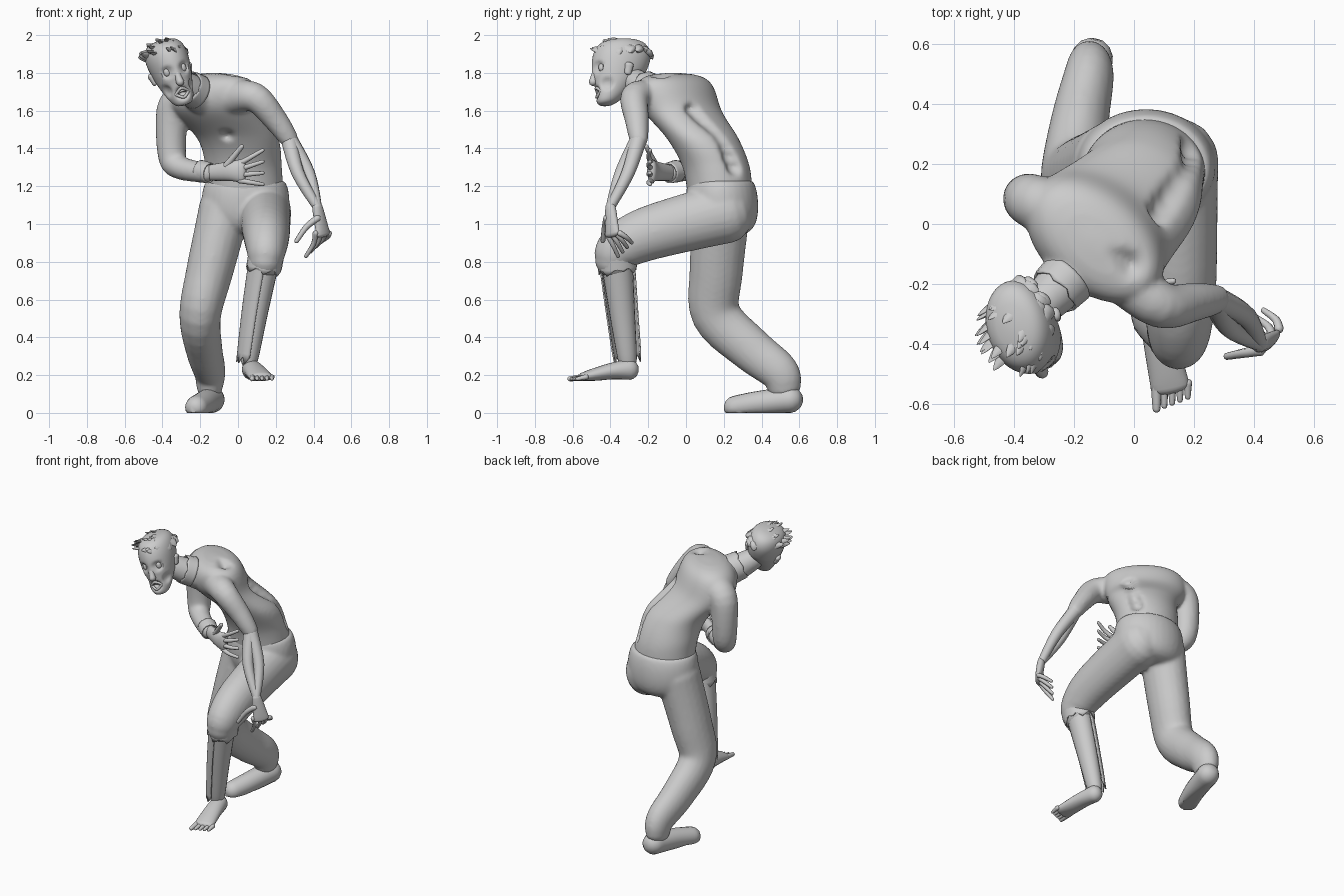
import bpy, bmesh, math, random
from mathutils import Vector, Matrix

random.seed(4)
cube = bpy.data.objects.get("Cube")
if cube:
    bpy.data.objects.remove(cube, do_unlink=True)
X, Y, Z = Vector((1, 0, 0)), Vector((0, 1, 0)), Vector((0, 0, 1))

def smooth_path(path, steps):
    """Catmull-Rom curve through the path points."""
    pts = [Vector(p) for p in path]
    ends = [pts[0]] + pts + [pts[-1]]
    curve = []
    for a, b, c, d in zip(ends, ends[1:], ends[2:], ends[3:]):
        for s in range(steps):
            t = s / steps
            curve.append(b + t / 2 * (c - a + t * (2*a - 5*b + 4*c - d + t * (3 * (b - c) + d - a))))
    return curve + [pts[-1]]

def taper(start, end, deep=1, thin=0):
    """Cross-section rule: half width from start to end, half depth as a ratio of it."""
    def size(f):
        width = start + (end - start) * f
        return width, width * (deep - thin * f)
    return size

def add_object(name, bm):
    mesh = bpy.data.meshes.new(name)
    bm.to_mesh(mesh)
    bm.free()
    mesh.shade_smooth()
    mesh.set_sharp_from_angle(angle=math.radians(50))
    ob = bpy.data.objects.new(name, mesh)
    bpy.context.collection.objects.link(ob)
    return ob

def merge(name, parts):
    """Fuse overlapping closed limbs into one soft skin."""
    bm = bmesh.new()
    for part in parts:
        bm.from_mesh(part.data)
        bpy.data.objects.remove(part, do_unlink=True)
    ob = add_object(name, bm)
    remesh = ob.modifiers.new("skin", 'REMESH')
    remesh.mode, remesh.voxel_size, remesh.use_smooth_shade = 'VOXEL', .011, True
    ob.modifiers.new("soften", 'SMOOTH').iterations = 9

def limb(name, path, size, ref=X, sides=20, steps=5, twist=None, arc=None,
         jag=0, floor=None, dents=(), matrix=None):
    """Skin ellipses along a path. Closed tubes get rounded ends, twist keeps the
    ellipses level and turns them, and an arc in degrees makes an open cloth shell."""
    pts = smooth_path(path, steps)
    last = len(pts) - 1
    rings = []
    for i, p in enumerate(pts):
        f = i / last
        axis, across = Z, ref
        if twist is None:
            axis = (pts[min(i + 1, last)] - pts[max(i - 1, 0)]).normalized()
        else:
            across = Matrix.Rotation(math.radians(twist * f * f * (3 - 2 * f)), 3, 'Z') @ ref
        u = (across - axis * across.dot(axis)).normalized()
        rings.append((p, axis, u, axis.cross(u), *size(f)))
    if not arc and twist is None:
        def rounded(ring, sign):
            p, axis, u, v, w, d = ring
            angles = [math.radians(a) for a in (20, 45, 70)]
            return [(p + axis * sign * math.sin(a) * min(w, d), axis, u, v,
                     w * math.cos(a), d * math.cos(a)) for a in angles]
        rings = rounded(rings[0], -1)[::-1] + rings + rounded(rings[-1], 1)
    first, stop = arc or (0, 360)
    count = sides if stop - first == 360 else sides + 1
    bm = bmesh.new()
    grid = []
    for ring in rings:
        p, axis, u, v, w, d = ring
        row = []
        for j in range(count):
            a = math.radians(first + (stop - first) * j / sides)
            co = p + u * w * math.cos(a) + v * d * math.sin(a)
            if ring is rings[-1]:
                co += axis * jag * (j % 3 - 1)
            for centre, radius, push in dents:
                reach = (co - Vector(centre)).length / radius
                co = co + Vector(push) * math.exp(-reach ** 4)
            if floor is not None:
                co.z = max(co.z, floor)
            row.append(bm.verts.new(co))
        grid.append(row)
    for low, high in zip(grid, grid[1:]):
        for j in range(sides):
            n = (j + 1) % count
            bm.faces.new((low[j], low[n], high[n], high[j]))
    if not arc:
        bm.faces.new(grid[0])
        bm.faces.new(grid[-1])
    bmesh.ops.recalc_face_normals(bm, faces=bm.faces)
    ob = add_object(name, bm)
    if matrix:
        ob.matrix_world = matrix
    if arc:
        ob.modifiers.new("cloth", 'SOLIDIFY').thickness = .008
    return ob

def digit(name, base, aim, curl=(0, 0, 0), r=.016):
    """Finger or toe: a short tapering tube that bends by curl towards its tip."""
    base, aim, curl = Vector(base), Vector(aim), Vector(curl)
    path = [base + aim * k + curl * k * k for k in (0, .5, 1)]
    limb(name, path, taper(r, r * .65), ref=X + Y * 2 + Z, sides=8, steps=3)

# Hunched, twisted torso with a long tear, fused with sleeve, upper arm and neck
def torso_size(f):
    dome = max(.1, math.sqrt(1 - f ** 9))
    return (.2 + .15 * f ** 3) * dome, (.17 + .03 * f) * dome

tear_top, tear_end = Vector((.09, .04, 1.6)), Vector((.2, .26, 1.3))
wounds = [(tear_top.lerp(tear_end, k / 7), .04, (-.035, -.025, 0)) for k in range(8)]
wounds += [((-.02, -.13, 1.75), .05, (0, 0, -.07)), ((-.06, -.12, 1.46), .035, (0, .05, 0))]
torso = limb("torso", [(.04, .18, 1.15), (.03, .16, 1.3), (0, .09, 1.45), (-.12, -.03, 1.62), (-.12, -.07, 1.8)],
             torso_size, sides=64, steps=14, twist=-42, dents=wounds)
elbow, wrist = Vector((.27, -.25, 1.45)), Vector((.42, -.4, 1.09))
upper_arm = limb("upper_arm", [(-.03, -.18, 1.67), (.09, -.27, 1.67), (.2, -.26, 1.55), elbow],
                 taper(.092, .05), ref=Y)
sleeve = limb("sleeve", [(-.28, .05, 1.66), (-.345, .08, 1.6), (-.35, .08, 1.37), (-.31, .03, 1.3), (-.17, -.08, 1.27)],
              taper(.1, .052), ref=X - Y)
neck = limb("neck", [(-.17, -.12, 1.66), (-.25, -.21, 1.71), (-.32, -.28, 1.76)], taper(.1, .068))
merge("shirt_and_arms", [torso, upper_arm, sleeve, neck])
limb("shirt_collar", [(-.22, -.18, 1.7), (-.265, -.225, 1.725)], taper(.096, .09), arc=(0, 360), jag=.006)

# Trousers: hips, standing leg and raised leg fused, ragged cuff and flap
def hip_size(f):
    swell = math.sqrt(1 - .8 * (1 - f) ** 4) - .15 * f ** 4
    return .24 * swell, .197 * swell

hips = limb("hips", [(.04, .2, .94), (.04, .185, 1.23)], hip_size, sides=32, steps=12, twist=0)
right_leg = limb("right_leg", [(-.07, .19, 1.08), (-.15, .16, .75), (-.2, .16, .52), (-.18, .34, .34),
                               (-.15, .49, .22), (-.15, .52, .14)], taper(.138, .07, 1.1, -.2))
thigh = limb("thigh", [(.14, .21, 1.06), (.15, -.2, .95), (.15, -.35, .87), (.145, -.38, .8)],
             taper(.142, .09, 1.15), sides=24)
merge("trousers", [hips, right_leg, thigh])
shin = [Vector(p) for p in ((.15, -.37, .84), (.1, -.34, .55), (.06, -.31, .28))]
limb("left_knee_cuff", [shin[0], shin[0].lerp(shin[1], .28)], taper(.095, .094, 1.1), arc=(0, 360), jag=.018)
limb("left_shin", shin, taper(.08, .045, 1.1))
limb("left_trouser_flap", shin, taper(.09, .068, 1.1), sides=15, arc=(90, 265), jag=.02)

# Shoe, and bare foot with toes
limb("right_shoe", [(-.14, .55, .07), (-.18, .38, .05), (-.22, .26, .03)], taper(.07, .06), floor=0)
limb("left_foot", [(.07, -.3, .23), (.09, -.4, .22), (.12, -.54, .19)], taper(.05, .065, 1.1, .7), floor=.17)
for i in range(5):
    digit(f"toe_{i}", (.075 + .026 * i, -.53, .19), (0, -.085 + .01 * i, -.01), r=.015 if i else .02)

# Bare left forearm, worn down to two strands, and its hanging hand
for name, side in (("left_radius", -1), ("left_ulna", 1)):
    middle = elbow.lerp(wrist, .5) + Vector((.028, .018, 0)) * side
    limb(name, [elbow, middle, wrist], taper(.045, .024), sides=12)
limb("left_palm", [wrist, (.45, -.39, .95)], taper(.03, .05, .8, .4), ref=X + Y)
for i in range(4):
    spread = .024 * i
    digit(f"left_finger_{i}", (.41 + spread, -.42 + spread, .95), (.01, .06, spread - .1), (-.06, 0, -.02))
digit("left_thumb", (.42, -.42, 1.03), (-.12, -.02, -.06), (.01, 0, -.06), r=.019)

# Right hand held against the belly
limb("right_cuff", [(-.2, -.05, 1.28), (-.15, -.09, 1.27)], taper(.06, .055), ref=Z, arc=(0, 360))
limb("right_palm", [(-.16, -.08, 1.27), (-.04, -.16, 1.28), (.02, -.18, 1.28)], taper(.04, .065, .8, .4), ref=Z)
for i in range(4):
    rise = .03 * i
    digit(f"right_finger_{i}", (.01, -.18, 1.23 + rise), (.12, -.06, rise - .02), (0, .05, 0))
digit("right_thumb", (-.06, -.16, 1.31), (.08, -.05, .1), r=.019)

# Head, tilted and turned, with a narrow chin and a broad skull
def head_size(f):
    width = max(.012, .132 * f ** .35 * math.sqrt(1 - f ** 7))
    return width, width * (1 + .4 * min(1, 2 * f))

def mirrored(point, side):
    return Vector((point[0] * side, *point[1:]))

pose = (Matrix.Translation((-.36, -.34, 1.82)) @ Matrix.Rotation(math.radians(12), 4, 'Z')
        @ Matrix.Rotation(math.radians(-17), 4, 'Y') @ Matrix.Translation((0, 0, -.2)))
hollows = [((0, -.14, .07), .03, (0, .035, 0))]
for side in (-1, 1):
    for centre, push in (((.045, -.14, .195), (0, .024, 0)), ((.07, -.1, .1), (-.014, .008, 0))):
        hollows.append((mirrored(centre, side), .03, mirrored(push, side)))
limb("head", [(0, .01 - .11 * (1 - k / 4) ** 2, .09 * k) for k in range(5)],
     head_size, sides=48, steps=10, twist=0, dents=hollows, matrix=pose)
limb("nose", [(0, -.14, .2), (0, -.16, .13)], taper(.013, .022), sides=12, matrix=pose)
for name, height, back, r in (("upper_lip", .095, 0, .008), ("lower_lip", .045, 0, .008), ("teeth", .08, .015, .007)):
    limb(name, [(-.036, back - .13, .07), (0, back - .145, height), (.036, back - .13, .07)],
         taper(r, r), ref=Z, sides=8, matrix=pose)
for name, side in (("right", -1), ("left", 1)):
    eye, ear = mirrored((.045, -.117, .19), side), mirrored((.1, .01, .15), side)
    limb(name + "_eye", [eye, eye + Z * .01], taper(.018, .018), sides=12, matrix=pose)
    limb(name + "_ear", [ear, ear + mirrored((.008, .008, .04), side)], taper(.012, .016, 1.5), sides=12, matrix=pose)

# Ragged hair tufts swept forward over the crown
for i in range(34):
    turn, h = random.uniform(0, math.tau), random.uniform(.45, 1)
    spread = math.sqrt(1 - h * h)
    out = Vector((math.cos(turn) * spread, math.sin(turn) * spread, h))
    root = Vector((out.x * .115, .01 + out.y * .15, .23 + out.z * .12))
    sweep = Vector((-.03, -.03, .01)) + out * .02
    limb(f"hair_tuft_{i}", [root - sweep, root + sweep / 3, root + sweep],
         taper(.034, .003, .5), ref=out.cross(sweep), sides=6, steps=3, matrix=pose)
